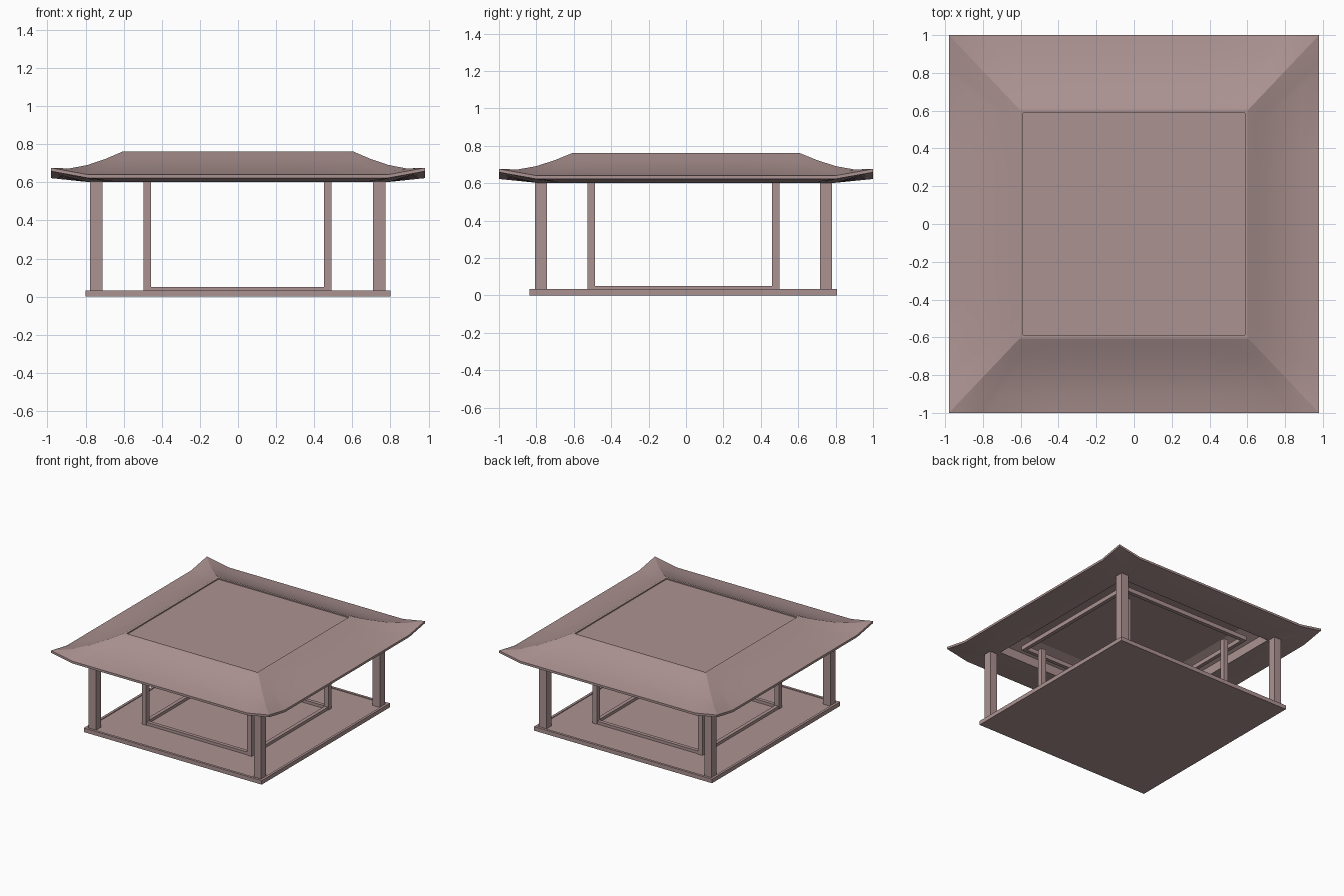
import bpy, bmesh
from mathutils import Vector

if "Cube" in bpy.data.objects:
    bpy.data.objects.remove(bpy.data.objects["Cube"])

N_LIFT = 0.036          # upturn of the eave corners
STEPS = [-1, -.95, -.9, -.85, -.8, -.4, 0, .4, .8, .85, .9, .95]

# mauve brown wood
wood = bpy.data.materials.new("wood")
wood.diffuse_color = (.41, .29, .285, 1)
wood.use_nodes = True
wood.node_tree.nodes["Principled BSDF"].inputs["Base Color"].default_value = wood.diffuse_color


def finish(name, bm):
    bmesh.ops.recalc_face_normals(bm, faces=bm.faces)
    mesh = bpy.data.meshes.new(name)
    bm.to_mesh(mesh)
    bm.free()
    mesh.materials.append(wood)
    ob = bpy.data.objects.new(name, mesh)
    bpy.context.collection.objects.link(ob)
    return ob


def box(name, x0, x1, y0, y1, z0, z1):
    bm = bmesh.new()
    bmesh.ops.create_cube(bm, size=1)
    for v in bm.verts:
        v.co = Vector((x0 + (v.co.x + .5) * (x1 - x0),
                       y0 + (v.co.y + .5) * (y1 - y0),
                       z0 + (v.co.z + .5) * (z1 - z0)))
    return finish(name, bm)


def frame(name, cx, cy, hx, hy, w, z0, z1):
    # four bars around a rectangle, centred on its outline
    h = w / 2
    for s, side in ((-1, "a"), (1, "b")):
        box(f"{name}_x_{side}", cx - hx - h, cx + hx + h,
            cy + s * hy - h, cy + s * hy + h, z0, z1)
        box(f"{name}_y_{side}", cx + s * hx - h, cx + s * hx + h,
            cy - hy + h, cy + hy - h, z0, z1)


def posts(name, cx, cy, hx, hy, w, z0, z1):
    for sx in (-1, 1):
        for sy in (-1, 1):
            x, y = cx + sx * hx, cy + sy * hy
            box(f"{name}_{'lr'[sx > 0]}{'fb'[sy > 0]}",
                x - w / 2, x + w / 2, y - w / 2, y + w / 2, z0, z1)


# floor slab with low rim
box("floor_slab", -.8, .8, -.838, .808, 0, .027)
frame("floor_rim", 0, -.015, .79, .813, .02, .02, .033)

# posts, low inner curb and beams
posts("outer_post", -.001, -.014, .743, .762, .065, .02, .64)
posts("inner_post", -.003, -.013, .474, .493, .04, .02, .62)
frame("inner_curb", -.003, -.013, .474, .493, .03, .02, .05)
frame("ceiling_beam", 0, 0, .58, .58, .03, .61, .645)

# roof shell: square rings from the top panel, over the eave, to the hollow
# underside (half size, height, share of the corner upturn)
rings = [(.588, .753, 0), (.588, .762, 0), (.605, .762, 0), (.65, .742, .05),
         (.7, .719, .12), (.8, .682, .25), (.9, .655, .5), (1, .64, 1),
         (1, .622, 1), (.8, .602, 0), (.71, .602, 0), (.71, .675, 0),
         (.58, .733, 0)]
bm = bmesh.new()
loops = []
for r, z, k in rings:
    rx = r if r <= .6 else .6 + (r - .6) * .95
    loop = []
    for q in range(4):
        for s in STEPS:
            x, y = ((s, -1), (1, s), (-s, 1), (-1, -s))[q]
            lift = N_LIFT * k * max(0, (abs(s) - .8) / .2)
            loop.append(bm.verts.new((x * rx, y * r, z + lift)))
    loops.append(loop)
for a, b in zip(loops, loops[1:]):
    for i in range(len(a)):
        j = (i + 1) % len(a)
        bm.faces.new((a[i], b[i], b[j], a[j]))
bm.faces.new(loops[0])
bm.faces.new(loops[-1])
roof = finish("roof", bm)
bpy.context.view_layer.objects.active = roof
roof.select_set(True)
bpy.ops.object.shade_smooth_by_angle(angle=.35)
